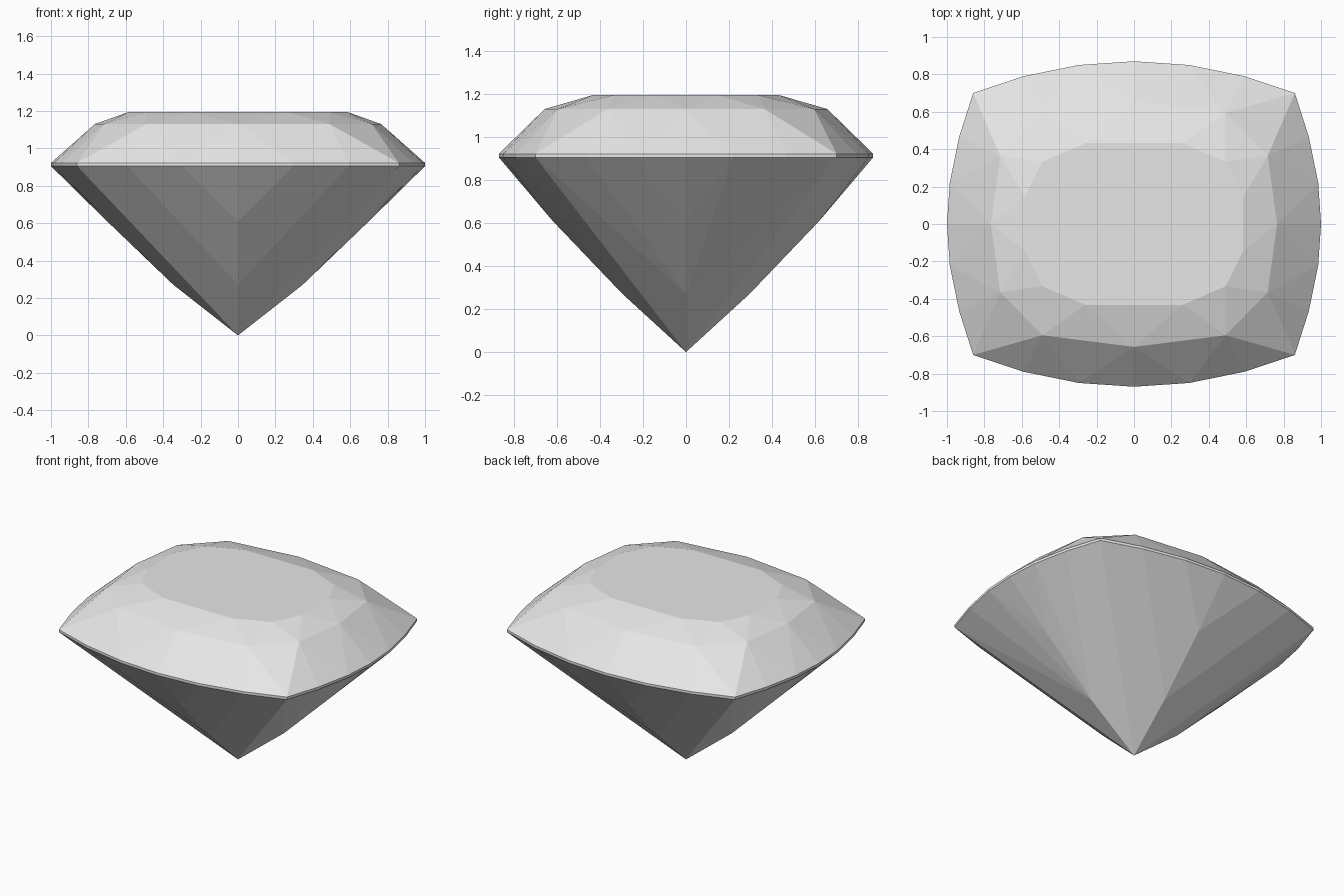
import bpy
import bmesh
import math

cube = bpy.data.objects.get("Cube")
if cube:
    bpy.data.objects.remove(cube)

GIRDLE_LOW, GIRDLE_HIGH = 0.905, 0.922
CROWN_BREAK, TABLE = 1.13, 1.195

# One quadrant of each outline; the rest is mirrored
girdle = [(1, 0), (0.985, 0.22), (0.935, 0.465), (0.86, 0.7),
          (0.59, 0.79), (0.295, 0.85), (0, 0.87)]
crown_break = [(0.765, 0), (0.715, 0.365), (0.49, 0.595), (0, 0.657)]
table = [(0.583, 0.145), (0.49, 0.333), (0.26, 0.432)]


def mirrored(outline, z):
    return {(x * sx, y * sy, z) for x, y in outline
            for sx in (1, -1) for sy in (1, -1)}


points = (mirrored(girdle, GIRDLE_LOW) | mirrored(girdle, GIRDLE_HIGH)
          | mirrored(crown_break, CROWN_BREAK) | mirrored(table, TABLE))

# Pavilion: facet tips along each side's centre line, down to the culet
points |= mirrored([(0.7, 0), (0, 0.62)], 0.61)
points |= mirrored([(0.345, 0), (0, 0.295)], 0.27)
points.add((0, 0, 0))

# The faceted stone is the convex skin of its corner points
bm = bmesh.new()
for p in sorted(points):
    bm.verts.new(p)
bmesh.ops.convex_hull(bm, input=bm.verts[:])
bmesh.ops.dissolve_limit(bm, angle_limit=math.radians(1.5),
                         verts=bm.verts[:], edges=bm.edges[:])
bmesh.ops.recalc_face_normals(bm, faces=bm.faces[:])

mesh = bpy.data.meshes.new("cut_gemstone")
bm.to_mesh(mesh)
bm.free()
gem = bpy.data.objects.new("cut_gemstone", mesh)
bpy.context.collection.objects.link(gem)

# Plain pale grey stone
colour = (0.8, 0.8, 0.8, 1)
mat = bpy.data.materials.new("pale_grey")
mat.use_nodes = True
mat.diffuse_color = colour
mat.node_tree.nodes["Principled BSDF"].inputs["Base Color"].default_value = colour
mesh.materials.append(mat)
